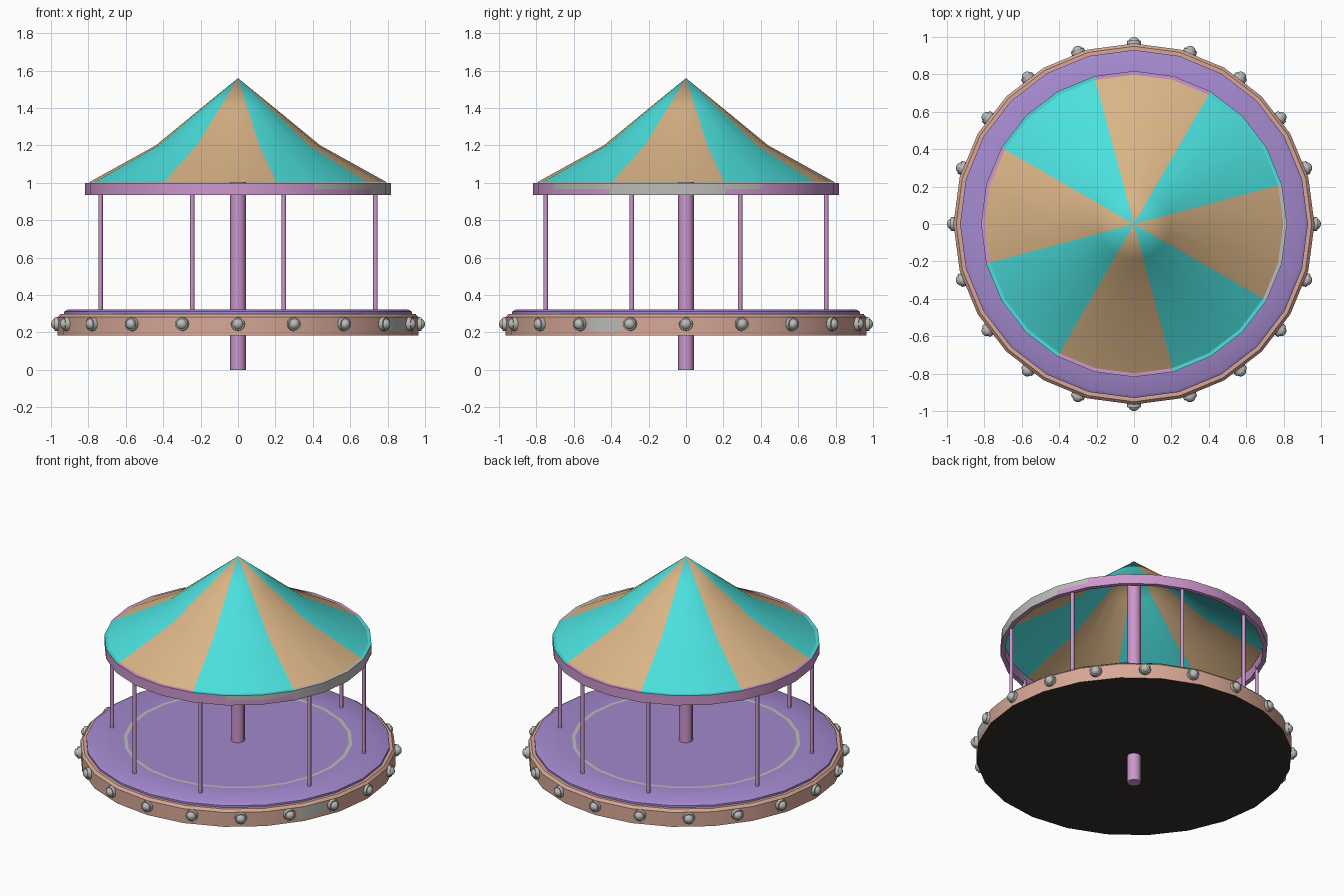
import bpy, bmesh, math
from mathutils import Matrix, Vector

if "Cube" in bpy.data.objects:
    bpy.data.objects.remove(bpy.data.objects["Cube"])

def mat(name, r, g, b):
    m = bpy.data.materials.new(name)
    m.diffuse_color = (r, g, b, 1)
    m.use_nodes = True
    m.node_tree.nodes["Principled BSDF"].inputs["Base Color"].default_value = m.diffuse_color
    return m

TAN = mat("tan_canvas", .70, .46, .24)
CYAN = mat("turquoise_canvas", .07, .74, .72)
PURPLE = mat("purple_deck", .37, .25, .62)
PLUM = mat("plum_metal", .61, .31, .61)
PEACH = mat("peach_rim", .68, .39, .31)
GREY = mat("worn_grey", .50, .50, .49)
DARK = mat("dark_underside", .035, .028, .027)
SEG = 24

def finish(name, bm, mats, angle=32):
    bmesh.ops.recalc_face_normals(bm, faces=bm.faces)
    me = bpy.data.meshes.new(name)
    bm.to_mesh(me)
    bm.free()
    for m in mats:
        me.materials.append(m)
    me.shade_smooth()
    me.set_sharp_from_angle(angle=math.radians(angle))
    ob = bpy.data.objects.new(name, me)
    bpy.context.collection.objects.link(ob)
    return ob

def lathe(name, profile, mats, rule, closed=False):
    """Spin a profile; rule(row, angle in degrees) gives the material index."""
    bm = bmesh.new()
    rings = [[bm.verts.new((r * math.cos(math.tau * k / SEG), r * math.sin(math.tau * k / SEG), z))
              for k in range(SEG)] for r, z in profile]
    rows = len(profile) if closed else len(profile) - 1
    for i in range(rows):
        a, b = rings[i], rings[(i + 1) % len(rings)]
        for k in range(SEG):
            n = (k + 1) % SEG
            f = bm.faces.new((a[k], a[n], b[n], b[k]))
            ang = (k + .5) * 360 / SEG
            f.material_index = rule(i, ang - 360 if ang > 180 else ang)
    bmesh.ops.remove_doubles(bm, verts=bm.verts, dist=1e-5)
    return finish(name, bm, mats)

def rod(bm, x, y, z0, z1, r, sides):
    bmesh.ops.create_cone(bm, cap_ends=True, segments=sides, radius1=r, radius2=r, depth=z1 - z0,
                          matrix=Matrix.Translation((x, y, (z0 + z1) / 2)))

def is_cyan(ang):
    return int(((ang - 15) % 360) // 45) % 2 == 0

# Round platform: dark underside, peach rim, purple deck with a grey painted circle
platform_mats = [DARK, PEACH, PEACH, PEACH, PURPLE, PURPLE, PURPLE, GREY, PURPLE]
colors = [DARK, PEACH, PURPLE, GREY]
lathe("platform",
      [(0, .185), (.965, .185), (.965, .282), (.95, .298), (.93, .298), (.93, .311),
       (.912, .322), (.70, .322), (.678, .322), (0, .322)],
      colors, lambda i, a: colors.index(platform_mats[i]))

# Worn patch on the rim
bm = bmesh.new()
cols = []
for a, z0, z1 in ((-33, .215, .27), (-30, .205, .282), (-24, .205, .282), (-21, .22, .275)):
    off = math.radians((a % 15) - 7.5)
    r = .965 * math.cos(math.radians(7.5)) / math.cos(off) + .003
    t = math.radians(a)
    cols.append([bm.verts.new((r * math.cos(t), r * math.sin(t), z)) for z in (z0, z1)])
for p, q in zip(cols, cols[1:]):
    bm.faces.new((p[0], q[0], q[1], p[1]))
finish("worn_rim_patch", bm, [GREY])

# Light bulbs around the rim, each a collar with a dome
bm = bmesh.new()
for k in range(20):
    spin = Matrix.Rotation(math.tau * k / 20, 4, 'Z')
    tilt = Matrix.Rotation(math.pi / 2, 4, 'Y')
    bmesh.ops.create_cone(bm, cap_ends=True, segments=12, radius1=.038, radius2=.036, depth=.03,
                          matrix=spin @ Matrix.Translation((.965, 0, .245)) @ tilt)
    bmesh.ops.create_uvsphere(bm, u_segments=12, v_segments=8, radius=.031,
                              matrix=spin @ Matrix.Translation((.969, 0, .245)) @ tilt)
finish("rim_bulbs", bm, [GREY], 40)

# Centre column
bm = bmesh.new()
rod(bm, 0, 0, 0, 1.5, .043, 8)
finish("centre_column", bm, [PLUM], 50)

# Eight thin support poles
bm = bmesh.new()
for x, y in ((.735, .29), (.245, .75)):
    for sx in (-1, 1):
        for sy in (-1, 1):
            rod(bm, sx * x, sy * y, .315, .96, .012, 8)
finish("support_poles", bm, [PLUM], 50)

# Canopy hoop, worn grey on one side, its top turquoise beside turquoise panels
def hoop_rule(i, a):
    if i == 3 and is_cyan(a):
        return 1
    if (i == 2 and -60 < a < 30) or (i in (1, 3) and -30 < a < 15):
        return 2
    return 0

lathe("canopy_hoop", [(.79, .935), (.818, .935), (.818, .967), (.818, 1.0), (.79, 1.0)],
      [PLUM, CYAN, GREY], hoop_rule, closed=True)

# Striped tent roof with eight panels
lathe("striped_roof", [(.798, 1.002), (.44, 1.2), (.19, 1.405), (0, 1.56)],
      [TAN, CYAN], lambda i, a: 1 if is_cyan(a) else 0)
